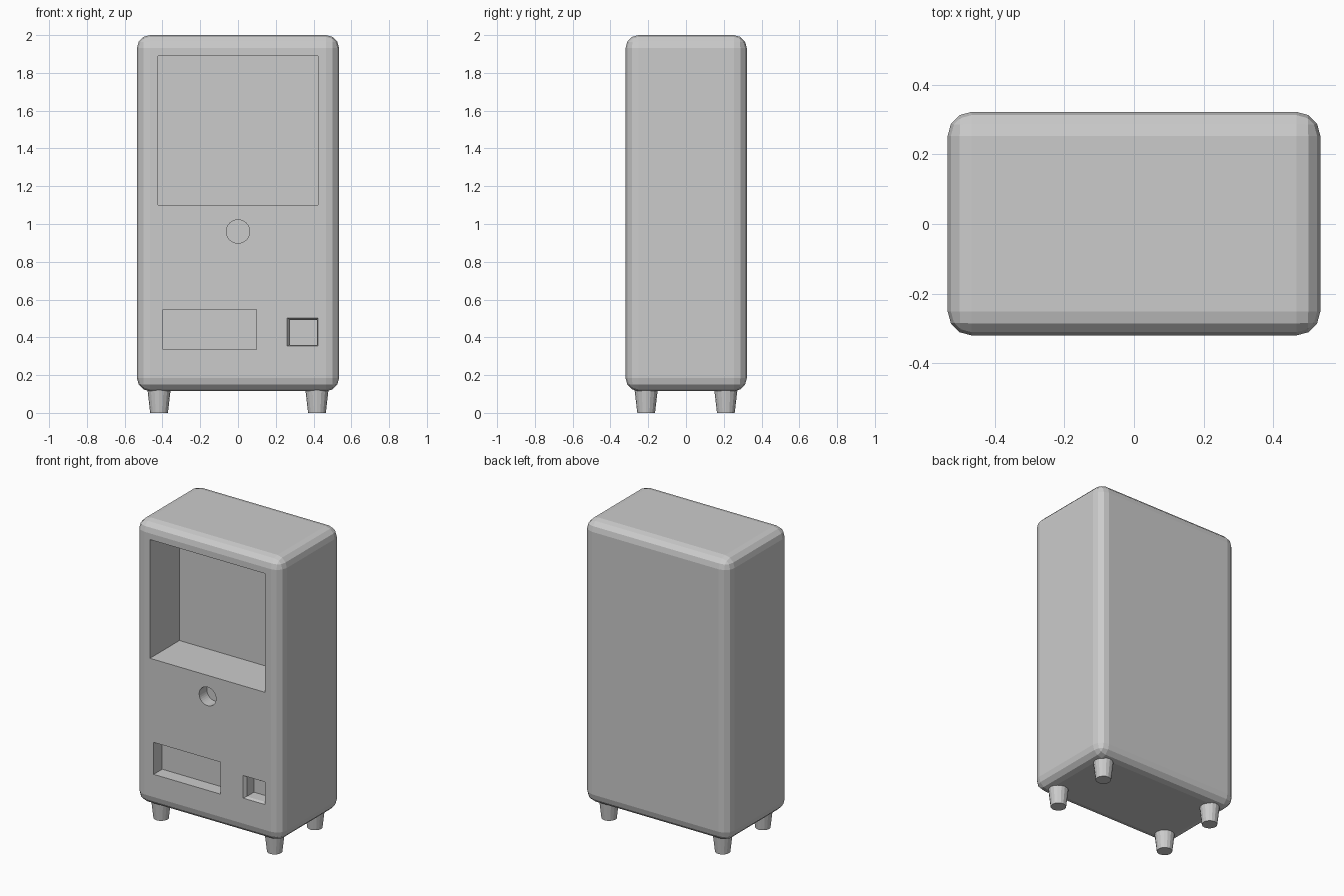
import bpy, bmesh
from math import radians

if "Cube" in bpy.data.objects:
    bpy.data.objects.remove(bpy.data.objects["Cube"])

FRONT = -0.32  # y of the front face


def make_object(name, bm):
    bmesh.ops.recalc_face_normals(bm, faces=bm.faces)
    mesh = bpy.data.meshes.new(name)
    bm.to_mesh(mesh)
    bm.free()
    obj = bpy.data.objects.new(name, mesh)
    bpy.context.collection.objects.link(obj)
    return obj


def box(name, x, y, z):
    bm = bmesh.new()
    bmesh.ops.create_cube(bm, size=1)
    for v in bm.verts:
        v.co = [lo + (hi - lo) * (c + 0.5) for c, (lo, hi) in zip(v.co, (x, y, z))]
    return make_object(name, bm)


def cut(target, cutter):
    cutter.hide_render = True
    mod = target.modifiers.new(cutter.name, 'BOOLEAN')
    mod.operation = 'DIFFERENCE'
    mod.solver = 'EXACT'
    mod.object = cutter
    bpy.context.view_layer.objects.active = target
    bpy.ops.object.modifier_apply(modifier=mod.name)
    bpy.data.objects.remove(cutter)


# Cabinet with rounded edges
cabinet = box("cabinet", (-0.535, 0.535), (FRONT, 0.322), (0.115, 2.0))
bevel = cabinet.modifiers.new("rounded_edges", 'BEVEL')
bevel.width = 0.069
bevel.segments = 3
bpy.context.view_layer.objects.active = cabinet
bpy.ops.object.modifier_apply(modifier=bevel.name)

# Display window and delivery slot recesses
cut(cabinet, box("window_cutter", (-0.424, 0.424), (-0.5, FRONT + 0.31), (1.10, 1.89)))
cut(cabinet, box("delivery_cutter", (-0.397, 0.097), (-0.5, FRONT + 0.09), (0.335, 0.548)))

# Coin return: straight pocket with a flared mouth
cut(cabinet, box("coin_cutter", (0.275, 0.417), (-0.5, FRONT + 0.095), (0.36, 0.492)))
flare = box("flare_cutter", (0.26, 0.424), (FRONT - 0.001, FRONT + 0.02), (0.353, 0.504))
for v in flare.data.vertices:
    if v.co.y > FRONT:
        v.co.x = 0.275 if v.co.x < 0.34 else 0.417
        v.co.z = 0.36 if v.co.z < 0.43 else 0.492
cut(cabinet, flare)

# Round button hole
bpy.ops.mesh.primitive_cylinder_add(vertices=32, radius=0.062, depth=0.2,
                                    location=(0, FRONT - 0.02, 0.96),
                                    rotation=(radians(90), 0, 0))
hole = bpy.context.object
hole.name = "button_cutter"
cut(cabinet, hole)

# Four tapered feet
for side, sx in (("left", -1), ("right", 1)):
    for end, sy in (("front", -1), ("back", 1)):
        bpy.ops.mesh.primitive_cone_add(vertices=16, radius1=0.047, radius2=0.061,
                                        depth=0.12, location=(sx * 0.418, sy * 0.211, 0.06))
        bpy.context.object.name = f"{end}_{side}_foot"
